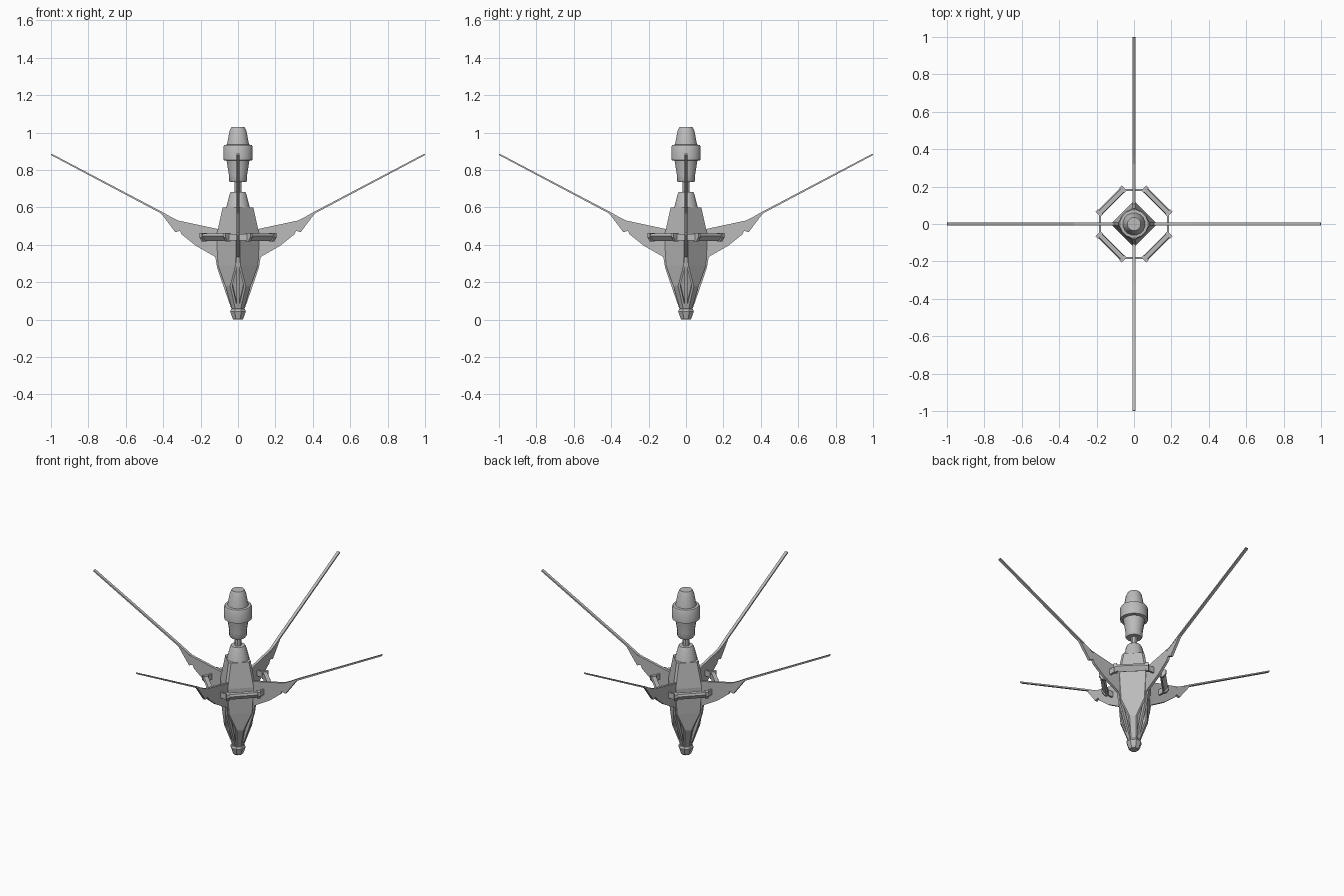
import bpy, bmesh, math
from mathutils import Vector, Matrix

cube = bpy.data.objects.get("Cube")
if cube:
    bpy.data.objects.remove(cube, do_unlink=True)

# Single hull colour
grey = bpy.data.materials.new("hull_grey")
grey.use_nodes = True
grey.diffuse_color = (0.5, 0.5, 0.5, 1)
grey.node_tree.nodes["Principled BSDF"].inputs["Base Color"].default_value = (0.5, 0.5, 0.5, 1)


def finish(bm, name, turn=0):
    bmesh.ops.recalc_face_normals(bm, faces=bm.faces)
    mesh = bpy.data.meshes.new(name)
    bm.to_mesh(mesh)
    bm.free()
    mesh.materials.append(grey)
    mesh.transform(Matrix.Rotation(turn, 4, "Z"))
    ob = bpy.data.objects.new(name, mesh)
    bpy.context.collection.objects.link(ob)
    return ob


def loft(bm, rings):
    """Skin closed rings of points; returns the side faces, span by span."""
    loops = [[bm.verts.new(p) for p in ring] for ring in rings]
    n = len(loops[0])
    spans = [[bm.faces.new((a[i], a[(i + 1) % n], b[(i + 1) % n], b[i])) for i in range(n)]
             for a, b in zip(loops, loops[1:])]
    bm.faces.new(loops[0][::-1])
    bm.faces.new(loops[-1])
    return spans


def lathe(name, profile, sides):
    bm = bmesh.new()
    loft(bm, [[(r * math.cos((i + 0.5) * math.tau / sides),
                r * math.sin((i + 0.5) * math.tau / sides), z) for i in range(sides)]
              for r, z in profile])
    ob = finish(bm, name)
    bpy.ops.object.select_all(action="DESELECT")
    ob.select_set(True)
    bpy.context.view_layer.objects.active = ob
    if sides > 8:
        bpy.ops.object.shade_smooth_by_angle(angle=math.radians(31))
    return ob


def plate(name, outline, half, turn):
    """Upright plate in the xz plane, turned about the centre line."""
    bm = bmesh.new()
    loft(bm, [[(x, y, z) for x, z in outline] for y in (-half, half)])
    return finish(bm, name, turn)


def bar(name, section, half, turn):
    """Horizontal bar: a radius/height section swept sideways."""
    return plate(name, section, half, turn)


# Diamond hull with cut corners, widening into pockets near the nose
levels = [(0.03, 0.012, 0.05), (0.068, 0.042, 0.18), (0.107, 0.013, 0.29),
          (0.115, 0.009, 0.45), (0.082, 0.009, 0.60)]
bm = bmesh.new()
rings = []
for reach, cut, z in levels:
    ring = []
    for q in range(4):
        m = Matrix.Rotation(q * math.pi / 2, 3, "Z")
        ring += [m @ Vector((reach, -cut, z)), m @ Vector((reach, cut, z))]
    rings.append(ring)
spans = loft(bm, rings)
bmesh.ops.recalc_face_normals(bm, faces=bm.faces)
pockets = spans[0][::2] + spans[1][::2]
bmesh.ops.inset_region(bm, faces=pockets, thickness=0.011, depth=0, use_even_offset=True)
bmesh.ops.inset_region(bm, faces=pockets, thickness=0.002, depth=-0.025, use_even_offset=True)
finish(bm, "hull")

# Nose, neck and upper pod
lathe("nose_knob", [(0.026, 0), (0.033, 0.01), (0.045, 0.045), (0.04, 0.057), (0.026, 0.062)], 8)
lathe("neck_cone", [(0.066, 0.597), (0.046, 0.672), (0.04, 0.682)], 12)
lathe("neck_rod", [(0.019, 0.67), (0.019, 0.75)], 8)
lathe("pod", [(0.044, 0.735), (0.05, 0.745), (0.05, 0.775), (0.062, 0.85), (0.08, 0.853),
              (0.08, 0.925), (0.075, 0.934), (0.06, 0.936), (0.046, 1.01), (0.036, 1.03)], 16)

# Repeated parts around the hull
wing = [(0.06, 0.49), (0.11, 0.485), (0.32, 0.53), (0.42, 0.58), (0.335, 0.467), (0.31, 0.475),
        (0.30, 0.455), (0.225, 0.395), (0.12, 0.335), (0.06, 0.33)]
strut = [(0.10, 0.37), (0.121, 0.335), (0.112, 0.28), (0.075, 0.17), (0.036, 0.06),
         (0.026, 0.06), (0.055, 0.17), (0.09, 0.28)]
mast = [(0.30, 0.515), (0.40, 0.573), (0.998, 0.888), (1.0, 0.88), (0.40, 0.562)]
beam = [(0.183, 0.46), (0.159, 0.46), (0.156, 0.425), (0.166, 0.42), (0.188, 0.447)]
foot = [(0.192, 0.463), (0.155, 0.463), (0.155, 0.417), (0.175, 0.417), (0.192, 0.44)]
link = [(0.187, 0.457), (0.176, 0.457), (0.176, 0.422), (0.187, 0.422)]
for i, side in enumerate(("left", "back", "right", "front")):
    turn = i * math.pi / 2
    plate(side + "_wing", wing, 0.008, turn)
    plate(side + "_nose_strut", strut, 0.007, turn)
    plate(side + "_mast", mast, 0.009, turn)
    bar(side + "_ring_link", link, 0.064, turn)
    diagonal = turn + math.pi / 4
    bar(side + "_ring_beam", beam, 0.095, diagonal)
    # Thicker brackets at both beam ends
    for s in (-1, 1):
        ob = bar(side + "_beam_bracket", foot, 0.009, 0)
        ob.data.transform(Matrix.Rotation(diagonal, 4, "Z") @ Matrix.Translation((0, s * 0.09, 0)))
